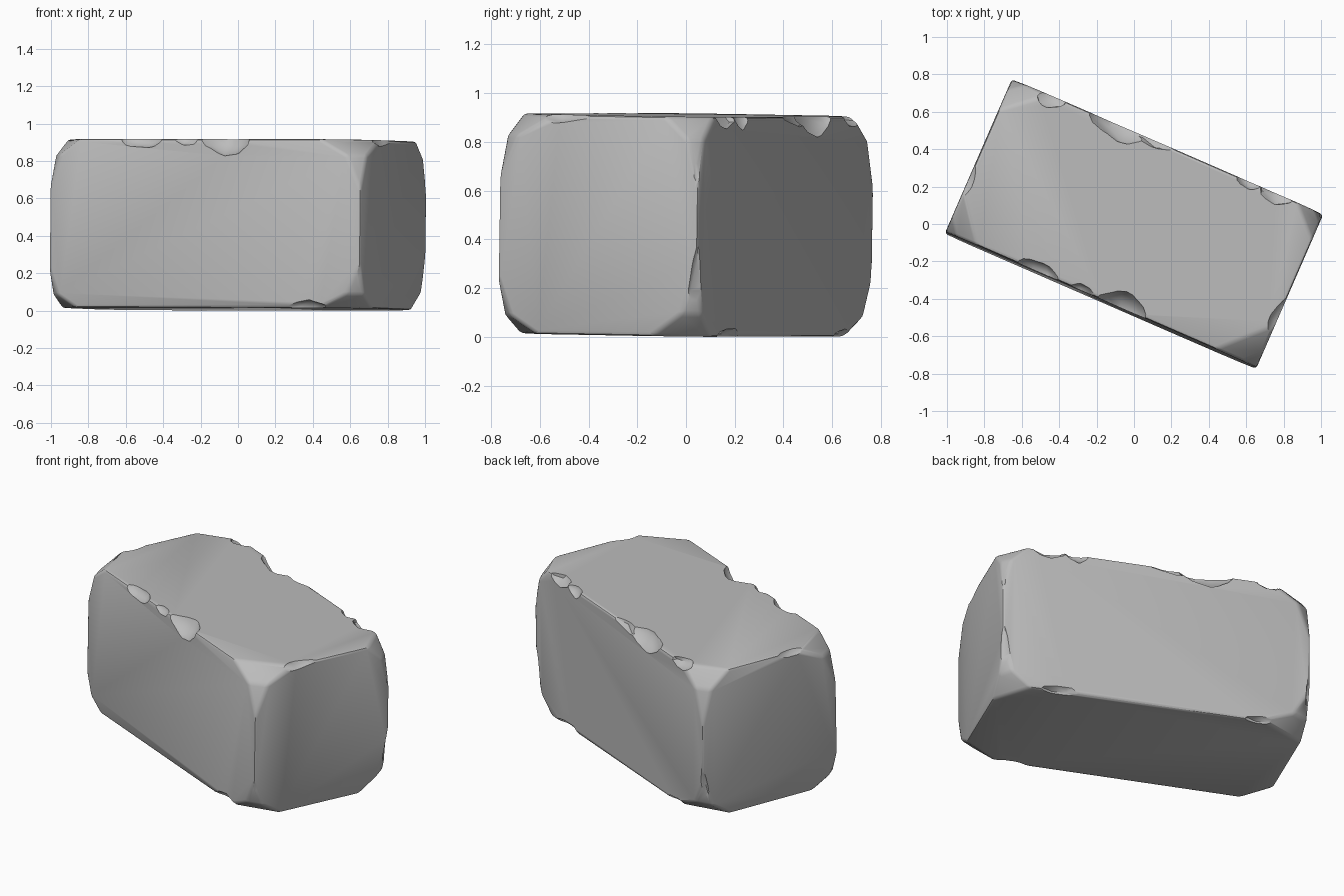
import bpy, bmesh, math, random
from mathutils import Matrix, Vector

cube = bpy.data.objects.get("Cube")
if cube:
    bpy.data.objects.remove(cube, do_unlink=True)
random.seed(4)

HALF = Vector((0.907, 0.446, 0.451))

# Stone colour
stone = bpy.data.materials.new("stone_grey")
stone.use_nodes = True
GREY = (0.5, 0.5, 0.5, 1)
stone.diffuse_color = GREY
stone.node_tree.nodes["Principled BSDF"].inputs["Base Color"].default_value = GREY


def make_object(name, bm):
    mesh = bpy.data.meshes.new(name)
    bm.to_mesh(mesh)
    bm.free()
    obj = bpy.data.objects.new(name, mesh)
    bpy.context.collection.objects.link(obj)
    return obj


def slice_corner(bm, sign, reach):
    """Cut off a corner at the given reach along its three edges."""
    normal = Vector([s / r for s, r in zip(sign, reach)])
    point = Vector([s * h for s, h in zip(sign, HALF)])
    point.x -= sign[0] * reach[0]
    cut = bmesh.ops.bisect_plane(bm, geom=bm.verts[:] + bm.edges[:] + bm.faces[:],
                                 plane_co=point, plane_no=normal, clear_outer=True)
    rim = [e for e in cut["geom_cut"] if isinstance(e, bmesh.types.BMEdge)]
    if rim:
        bmesh.ops.edgeloop_fill(bm, edges=rim)


# Block with worn corners
bm = bmesh.new()
bmesh.ops.create_cube(bm, size=2, matrix=Matrix.Diagonal((*HALF, 1)))
corners = {
    (-1, -1, 1): (0.18, 0.24, 0.13), (-1, -1, -1): (0.16, 0.18, 0.10),
    (1, -1, 1): (0.24, 0.24, 0.13), (1, -1, -1): (0.24, 0.18, 0.11),
    (-1, 1, 1): (0.22, 0.18, 0.15), (-1, 1, -1): (0.28, 0.18, 0.12),
    (1, 1, 1): (0.15, 0.15, 0.14), (1, 1, -1): (0.17, 0.20, 0.14),
}
for sign, (a, b, c) in corners.items():
    slice_corner(bm, sign, (a, b, c))
    slice_corner(bm, sign, (a * 0.5, b * 0.5, c * 2.1))
bmesh.ops.recalc_face_normals(bm, faces=bm.faces)
bmesh.ops.bevel(bm, geom=bm.edges[:], offset=0.016, segments=2,
                profile=0.5, affect='EDGES', clamp_overlap=True)
block = make_object("stone_block", bm)
block.data.materials.append(stone)

# Chips broken out of the edges: centre as a share of the half size, then radii
chips = [
    ((-0.42, -1.04, 1.04), (0.14, 0.08, 0.07)),
    ((-0.12, -1.05, 1.05), (0.10, 0.06, 0.06)),
    ((0.14, -1.08, 1.06), (0.16, 0.14, 0.13)),
    ((-0.32, 1.12, 1.08), (0.20, 0.15, 0.12)),
    ((-0.12, 1.06, 1.04), (0.17, 0.07, 0.06)),
    ((0.52, 1.06, 1.05), (0.09, 0.07, 0.08)),
    ((0.70, 1.08, 1.04), (0.11, 0.10, 0.07)),
    ((-0.76, 1.07, 1.03), (0.11, 0.10, 0.06)),
    ((1.03, -0.40, 1.05), (0.07, 0.17, 0.07)),
    ((-1.03, -0.35, 1.04), (0.06, 0.14, 0.06)),
    ((1.03, 1.06, -0.58), (0.07, 0.07, 0.23)),
    ((1.03, 1.05, 0.64), (0.06, 0.06, 0.16)),
    ((0.66, -1.04, -1.05), (0.14, 0.06, 0.07)),
    ((1.03, -1.04, -0.72), (0.06, 0.06, 0.16)),
    ((-1.03, 1.06, -0.62), (0.06, 0.07, 0.18)),
    ((-0.70, 1.05, -1.04), (0.13, 0.06, 0.06)),
    ((0.62, 1.05, -1.04), (0.15, 0.06, 0.06)),
]
bpy.context.view_layer.objects.active = block
for centre, radii in chips:
    bm = bmesh.new()
    bmesh.ops.create_icosphere(bm, subdivisions=2, radius=1)
    for v in bm.verts:
        v.co *= random.uniform(0.88, 1.12)
    bm.transform(Matrix.Translation([c * h for c, h in zip(centre, HALF)])
                 @ Matrix.Diagonal((*radii, 1)))
    cutter = make_object("chip_cutter", bm)
    cutter.hide_render = True
    mod = block.modifiers.new("chip", 'BOOLEAN')
    mod.operation = 'DIFFERENCE'
    mod.solver = 'EXACT'
    mod.object = cutter
    bpy.ops.object.modifier_apply(modifier=mod.name)
    bpy.data.objects.remove(cutter, do_unlink=True)

# Turn the block, with a slight lean, and rest it on the ground
lean = Matrix.Rotation(-0.015, 4, 'X') @ Matrix.Rotation(0.008, 4, 'Y')
block.data.transform(lean @ Matrix.Rotation(math.radians(-23.5), 4, 'Z'))
lowest = min(v.co.z for v in block.data.vertices)
block.data.transform(Matrix.Translation((0, 0, -lowest)))

block.select_set(True)
bpy.ops.object.shade_smooth_by_angle(angle=math.radians(40))
